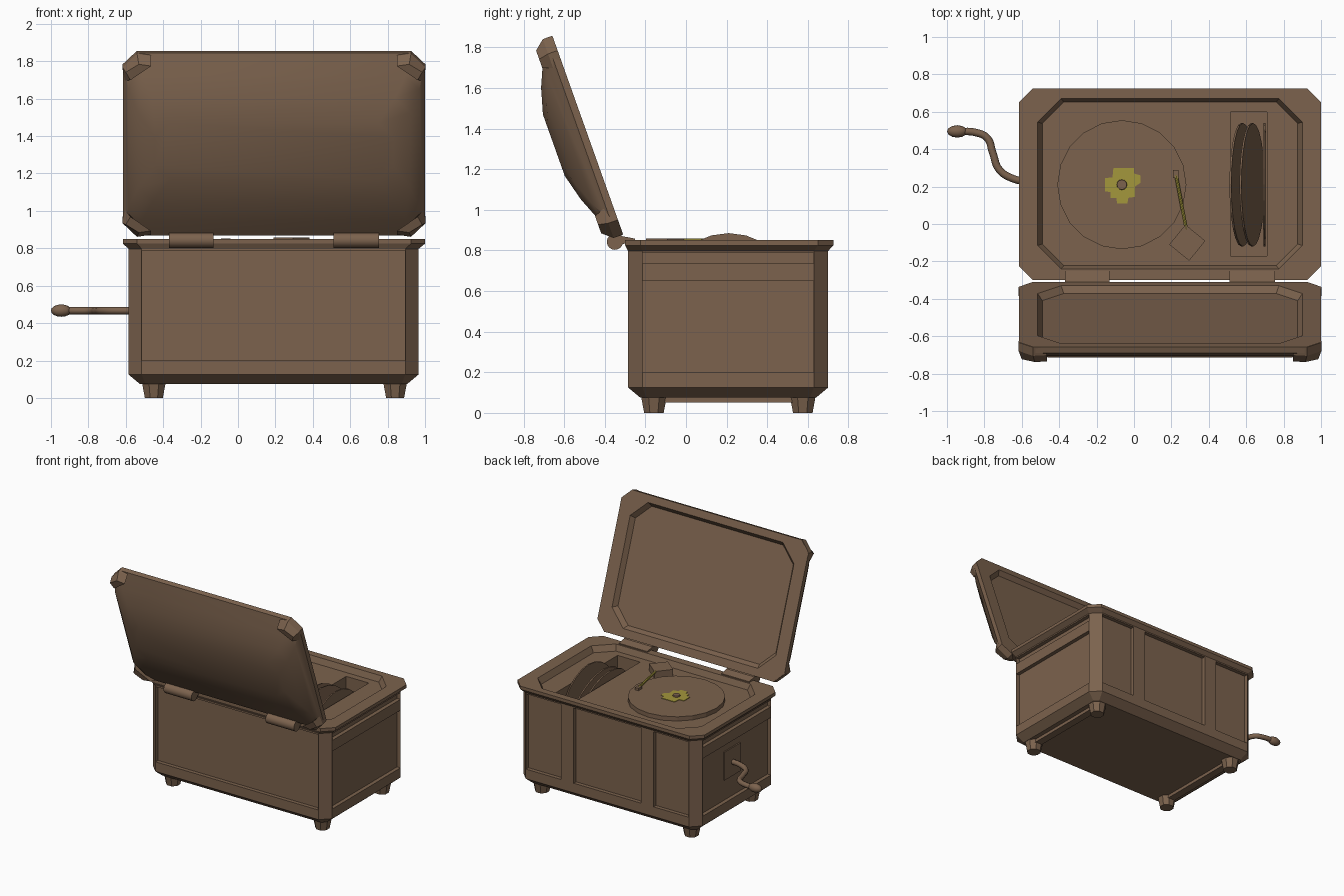
import bpy, bmesh, math
from mathutils import Vector, Matrix

if "Cube" in bpy.data.objects:
    bpy.data.objects.remove(bpy.data.objects["Cube"], do_unlink=True)


def material(name, rgb):
    mat = bpy.data.materials.new(name)
    mat.use_nodes = True
    mat.diffuse_color = (*rgb, 1)
    mat.node_tree.nodes["Principled BSDF"].inputs["Base Color"].default_value = (*rgb, 1)
    return mat


WOOD = material("brown wood", (0.2, 0.123, 0.075))
BRASS = material("olive brass", (0.37, 0.31, 0.045))
CX, CY = 0.19, 0.2125


def finish(ob, mat, smooth=None):
    ob.data.materials.clear()
    ob.data.materials.append(mat)
    if smooth:
        bpy.ops.object.select_all(action='DESELECT')
        ob.select_set(True)
        bpy.context.view_layer.objects.active = ob
        bpy.ops.object.shade_smooth_by_angle(angle=math.radians(smooth))
    return ob


def loft(name, rings, mat=WOOD, smooth=None, matrix=None):
    """Skin a stack of equal-length loops and cap both ends."""
    bm = bmesh.new()
    loops = [[bm.verts.new(p) for p in ring] for ring in rings]
    for a, b in zip(loops, loops[1:]):
        for i in range(len(a)):
            j = (i + 1) % len(a)
            bm.faces.new((a[i], a[j], b[j], b[i]))
    bm.faces.new(loops[0][::-1])
    bm.faces.new(loops[-1])
    bmesh.ops.recalc_face_normals(bm, faces=bm.faces)
    if matrix:
        bm.transform(matrix)
    mesh = bpy.data.meshes.new(name)
    bm.to_mesh(mesh)
    bm.free()
    ob = bpy.data.objects.new(name, mesh)
    bpy.context.collection.objects.link(ob)
    return finish(ob, mat, smooth)


def octagon(x0, x1, y0, y1, cut, z):
    return [(x0 + cut, y0, z), (x1 - cut, y0, z), (x1, y0 + cut, z), (x1, y1 - cut, z),
            (x1 - cut, y1, z), (x0 + cut, y1, z), (x0, y1 - cut, z), (x0, y0 + cut, z)]


def box(name, x0, x1, y0, y1, z0, z1, mat=WOOD):
    return loft(name, [[(x0, y0, z), (x1, y0, z), (x1, y1, z), (x0, y1, z)] for z in (z0, z1)], mat)


def cylinder(name, r1, r2, start, end, sides, mat=WOOD, smooth=None, turn=0):
    a, b = Vector(start), Vector(end)
    bpy.ops.mesh.primitive_cone_add(vertices=sides, radius1=r1, radius2=r2, depth=(b - a).length)
    ob = bpy.context.object
    ob.name = name
    ob.data.transform(Matrix.Translation((a + b) / 2)
                      @ (b - a).to_track_quat('Z', 'Y').to_matrix().to_4x4()
                      @ Matrix.Rotation(turn, 4, 'Z'))
    return finish(ob, mat, smooth)


def carve(ob, cutter):
    cutter.hide_render = True
    mod = ob.modifiers.new("carve", 'BOOLEAN')
    mod.operation, mod.solver, mod.object = 'DIFFERENCE', 'EXACT', cutter
    bpy.context.view_layer.objects.active = ob
    bpy.ops.object.modifier_apply(modifier=mod.name)
    bpy.data.objects.remove(cutter, do_unlink=True)


# Cabinet body with chamfered corners and foot chamfer
X0, X1, Y0, Y1 = -0.585, 0.965, -0.285, 0.70
body = loft("cabinet_body", [
    octagon(X0 + .06, X1 - .06, Y0 + .06, Y1 - .06, .03, .075),
    octagon(X0, X1, Y0, Y1, .07, .125),
    octagon(X0, X1, Y0, Y1, .07, .795)])

# Recessed panels: one in front, three at the back, two on each side
D = 0.03
L, R, F, B = X0 + .072, X1 - .072, Y0 + .072, Y1 - .072
carve(body, box("cutter", L, R, Y0 - .1, Y0 + D, .2, .787))
for a, b in ((L, -.21), (-.10, .48), (.59, R)):
    carve(body, box("cutter", a, b, Y1 - D, Y1 + .1, .2, .787))
for z0, z1 in ((.2, .65), (.735, .787)):
    carve(body, box("cutter", X0 - .1, X0 + D, F, B, z0, z1))
    carve(body, box("cutter", X1 - D, X1 + .1, F, B, z0, z1))

# Top deck: moulded rim around a sunken octagonal floor
deck = loft("top_deck", [
    octagon(X0, X1, Y0, Y1, .07, .788),
    octagon(X0, X1, Y0, Y1, .07, .797),
    octagon(-.615, 1, -.30, .725, .075, .825),
    octagon(-.615, 1, -.30, .725, .075, .85),
    octagon(-.515, .90, -.24, .67, .125, .85),
    octagon(-.49, .875, -.222, .652, .115, .805)])

# Record slot through the deck into the body
for part in (body, deck):
    carve(part, box("cutter", .515, .71, -.17, .60, .2, .9))

# Stored records leaning in the slot
for x, tilt in ((.578, 11), (.632, 11), (.698, 0.5)):
    t = math.radians(tilt)
    axis = Vector((math.cos(t), 0, math.sin(t))) * .005
    c = Vector((x, .21, .555))
    cylinder("stored_record", .33, .33, c - axis, c + axis, 24)

# Feet and the skids between them
for x in (-.45, .84):
    for y in (-.158, .575):
        cylinder("foot", .052, .069, (x, y, 0), (x, y, .085), 8, turn=math.pi / 8)
    box("foot_skid", x - .03, x + .03, -.12, .54, .05, .08)

# Turntable platter, label and spindle
PX, PY = -.065, .21
cylinder("platter", .345, .345, (PX, PY, .80), (PX, PY, .838), 20)
label = [(-.11, .30), (.0, .30), (.0, .27), (.035, .26), (.035, .22), (.005, .20), (.005, .145),
         (-.03, .14), (-.035, .11), (-.09, .11), (-.095, .14), (-.125, .14),
         (-.125, .17), (-.155, .175), (-.155, .245), (-.115, .25)]
loft("record_label", [[(x, y, z) for x, y in label] for z in (.836, .842)], BRASS)
cylinder("spindle", .03, .026, (PX, PY, .83), (PX, PY, .852), 12, smooth=30)

# Tonearm
cylinder("tonearm_base", .097, .097, (.285, -.10, .80), (.285, -.10, .858), 4, turn=.1)
cylinder("tonearm", .009, .009, (.28, -.03, .85), (.225, .26, .85), 8, BRASS, 30)
box("tonearm_head", .208, .238, .245, .29, .835, .857)

# Lid, built flat with y along its depth and z outward, then swung open
SWING = Matrix.Translation((0, -.31, .88)) @ Matrix.Rotation(math.radians(109.6), 4, 'X')
LX0, LX1, LD = -.615, 1.0, 1.035


def lid_ring(inset_x, u0, u1, cut, w):
    return octagon(LX0 + inset_x, LX1 - inset_x, u0, u1, cut, w)


loft("lid", [
    lid_ring(.125, .085, LD - .08, .115, .035),
    lid_ring(.10, .06, LD - .055, .125, 0),
    lid_ring(0, 0, LD, .075, 0),
    lid_ring(0, 0, LD, .075, .035),
    lid_ring(.012, .03, LD - .03, .075, .05),
    lid_ring(.03, .11, LD - .11, .075, .09),
    lid_ring(.08, .23, LD - .22, .08, .138),
    lid_ring(.17, .366, .687, .08, .174)], smooth=35, matrix=SWING)

# Corner caps on the lid
for sx, ox in ((1, LX0), (-1, LX1)):
    for sy, oy in ((1, 0), (-1, LD)):
        def cap(points, w):
            return [(ox + sx * a, oy + sy * b, w) for a, b in points]
        loft("lid_corner_cap", [
            cap([(-.002, .075), (.075, -.002), (.13, .0), (.0, .13)], .002),
            cap([(-.002, .075), (.075, -.002), (.15, .01), (.01, .15)], .05),
            cap([(.015, .085), (.085, .04), (.15, .05), (.04, .13)], .10)], matrix=SWING)

# Hinges: barrel and leaf
for x0, x1 in ((-.37, -.13), (.51, .755)):
    cylinder("hinge_barrel", .04, .04, (x0, -.35, .843), (x1, -.35, .843), 16, smooth=30)
    leaf = [(-.36, .875), (-.335, .895), (-.315, .87), (-.25, .858), (-.25, .845), (-.34, .825)]
    loft("hinge_leaf", [[(x, y, z) for y, z in leaf] for x in (x0, x1)])

# Crank: mounting plate, bent rod and grip
box("crank_plate", X0 + D - .01, X0 + D + .006, .13, .33, .36, .58)
curve = bpy.data.curves.new("crank_rod", 'CURVE')
curve.dimensions = '3D'
curve.bevel_depth, curve.bevel_resolution, curve.resolution_u = .02, 2, 6
path = [(-.54, .225), (-.64, .24), (-.72, .29), (-.755, .38), (-.785, .46), (-.85, .49), (-.93, .495)]
spline = curve.splines.new('BEZIER')
spline.bezier_points.add(len(path) - 1)
for point, (x, y) in zip(spline.bezier_points, path):
    point.co = (x, y, .467)
    point.handle_left_type = point.handle_right_type = 'AUTO'
rod = bpy.data.objects.new("crank_rod", curve)
bpy.context.collection.objects.link(rod)
bpy.ops.object.select_all(action='DESELECT')
rod.select_set(True)
bpy.context.view_layer.objects.active = rod
bpy.ops.object.convert(target='MESH')
finish(bpy.context.object, WOOD, 60)

bpy.ops.mesh.primitive_uv_sphere_add(segments=12, ring_count=8, radius=1)
grip = bpy.context.object
grip.name = "crank_grip"
grip.data.transform(Matrix.Translation((-.945, .495, .467)) @ Matrix.Diagonal((.055, .033, .033, 1)))
finish(grip, WOOD, 60)
